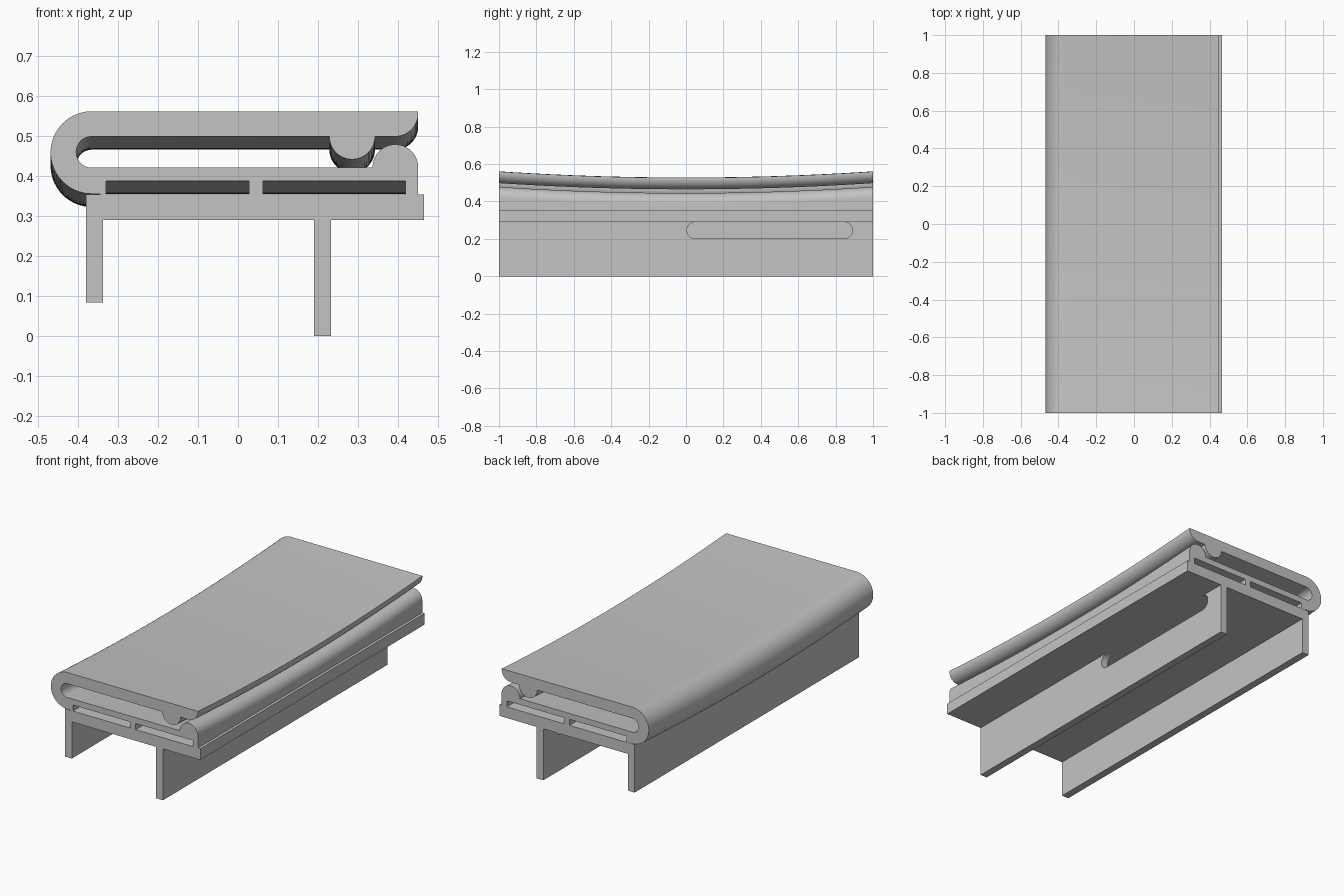
import bpy, bmesh, math

cube = bpy.data.objects.get("Cube")
if cube:
    bpy.data.objects.remove(cube, do_unlink=True)

GREY = (0.55, 0.55, 0.55, 1.0)
mat = bpy.data.materials.new("plain grey")
mat.use_nodes = True
mat.diffuse_color = GREY
mat.node_tree.nodes["Principled BSDF"].inputs["Base Color"].default_value = GREY

SAG = 0.033       # how far the clip dips at mid length
BASE_LOW, BASE_TOP = 0.29, 0.353


def arc(cx, cz, r, start, end, steps=20):
    """Points along a circular arc, angles in degrees."""
    angles = [math.radians(start + (end - start) * i / steps) for i in range(steps + 1)]
    return [(cx + r * math.cos(a), cz + r * math.sin(a)) for a in angles]


def sweep(name, profile, stations, place):
    """Loft a closed profile through the stations and cap both ends."""
    bm = bmesh.new()
    rings = [[bm.verts.new(place(u, v, t)) for u, v in profile] for t in stations]
    n = len(profile)
    for a, b in zip(rings, rings[1:]):
        for i in range(n):
            j = (i + 1) % n
            bm.faces.new((a[i], a[j], b[j], b[i]))
    bm.faces.new(rings[0])
    bm.faces.new(rings[-1])
    bmesh.ops.recalc_face_normals(bm, faces=bm.faces)
    mesh = bpy.data.meshes.new(name)
    bm.to_mesh(mesh)
    bm.free()
    mesh.materials.append(mat)
    obj = bpy.data.objects.new(name, mesh)
    bpy.context.collection.objects.link(obj)
    bpy.ops.object.select_all(action="DESELECT")
    obj.select_set(True)
    bpy.context.view_layer.objects.active = obj
    bpy.ops.object.shade_smooth_by_angle(angle=math.radians(35))
    return obj


def box_profile(u0, u1, v0, v1):
    return [(u0, v0), (u1, v0), (u1, v1), (u0, v1)]


def along_y(x, z, y):
    return (x, y, z)


def sagging(x, z, y):
    return (x, y, z - SAG * (1 - y * y))


def along_x(y, z, x):
    return (x, y, z)


# Folded clip: curl, upper flap with bead, lower plate with lip and two channels
SLOT_TOP = 0.387
clip = [(0.45, 0.56)]
clip += arc(-0.365, 0.458, 0.103, 90, 270, 36)            # outer curl
clip += [(-0.33, BASE_TOP), (-0.33, SLOT_TOP), (0.027, SLOT_TOP), (0.027, BASE_TOP),
         (0.062, BASE_TOP), (0.062, SLOT_TOP), (0.418, SLOT_TOP), (0.418, BASE_TOP),
         (0.45, BASE_TOP)]
clip += arc(0.393, 0.421, 0.057, 0, 180, 28)              # lower lip
clip += arc(-0.365, 0.459, 0.039, 270, 90, 28)            # inner curl
clip += arc(0.285, 0.498, 0.057, 180, 360, 28)            # hanging bead
clip += arc(0.392, 0.556, 0.058, 270, 360, 14)            # rounded flap edge
stations = [-1 + i / 20 for i in range(41)]
sweep("folded_clip", clip, stations, sagging)

# Base plate
sweep("base_plate", box_profile(-0.38, 0.465, BASE_LOW, BASE_TOP), (-1, 1), along_y)

# Short plain leg
sweep("short_leg", box_profile(-0.38, -0.337, 0.083, BASE_LOW), (-1, 1), along_y)

# Long leg with a round-ended slot just under the base
R = 0.044
slot_z = BASE_LOW - R
long_leg = [(-1, 0), (1, 0), (1, BASE_LOW)]
long_leg += arc(0.89 - R, slot_z, R, 90, -90)
long_leg += arc(0.005 + R, slot_z, R, 270, 90)
long_leg += [(-1, BASE_LOW)]
sweep("long_leg", long_leg, (0.19, 0.232), along_x)
